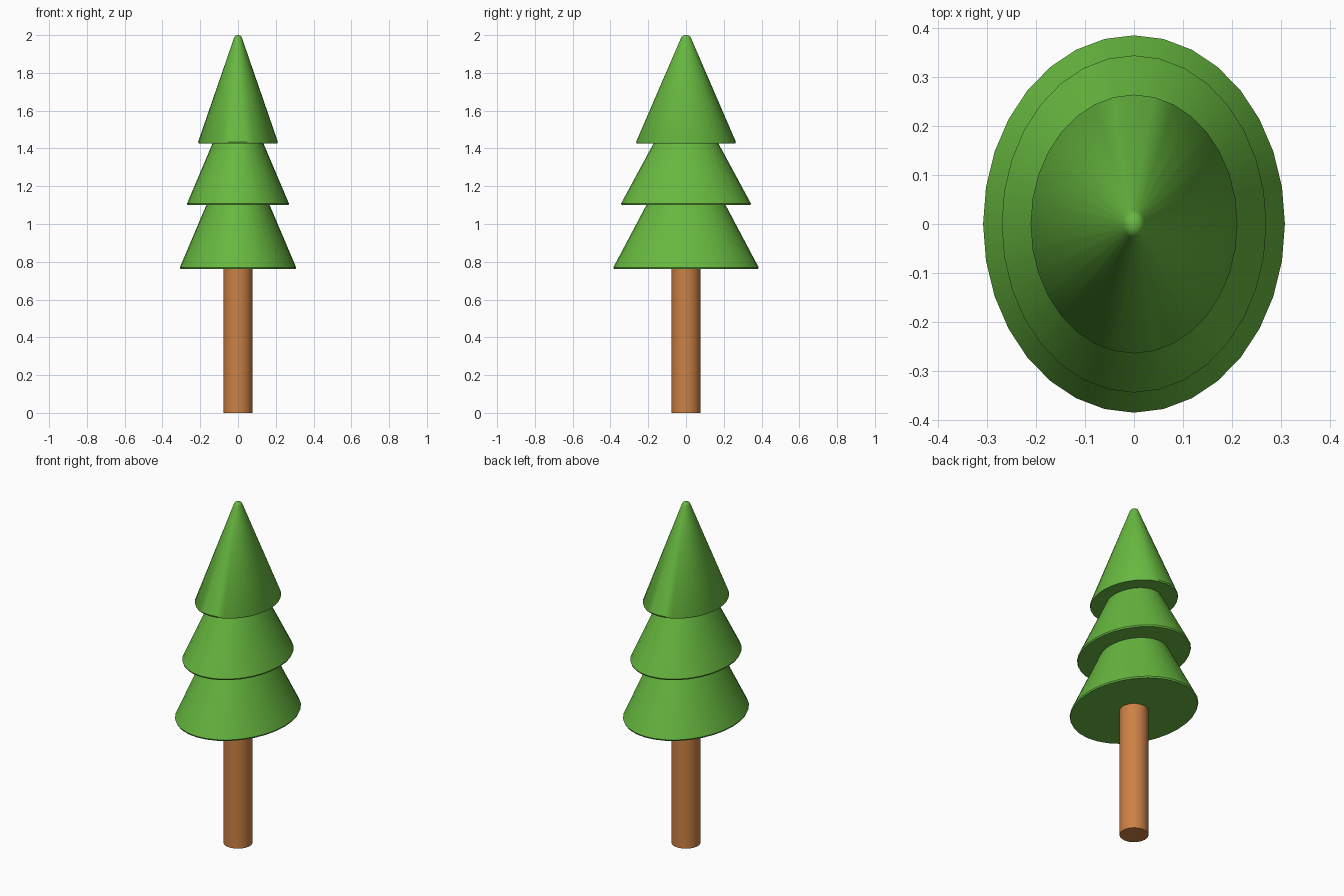
import bpy, bmesh, math

if "Cube" in bpy.data.objects:
    bpy.data.objects.remove(bpy.data.objects["Cube"])

SIDES = 32


def material(name, color):
    mat = bpy.data.materials.new(name)
    mat.diffuse_color = (*color, 1)
    mat.use_nodes = True
    mat.node_tree.nodes["Principled BSDF"].inputs["Base Color"].default_value = mat.diffuse_color
    return mat


def lathe(name, profile, rx, ry, mat):
    """Closed elliptical turning; profile is (relative radius, z) from bottom to top."""
    bm = bmesh.new()
    rings = []
    for r, z in profile:
        rings.append([bm.verts.new((rx * r * math.cos(2 * math.pi * i / SIDES),
                                    ry * r * math.sin(2 * math.pi * i / SIDES), z))
                      for i in range(SIDES)])
    for low, high in zip(rings, rings[1:]):
        for i in range(SIDES):
            j = (i + 1) % SIDES
            bm.faces.new((low[i], low[j], high[j], high[i]))
    bm.faces.new(rings[0][::-1])
    bm.faces.new(rings[-1])
    mesh = bpy.data.meshes.new(name)
    bm.to_mesh(mesh)
    bm.free()
    mesh.materials.append(mat)
    obj = bpy.data.objects.new(name, mesh)
    bpy.context.collection.objects.link(obj)
    bpy.ops.object.select_all(action='DESELECT')
    obj.select_set(True)
    bpy.context.view_layer.objects.active = obj
    bpy.ops.object.shade_smooth_by_angle(angle=math.radians(40))
    return obj


green = material("foliage_green", (0.136, 0.48, 0.05))
brown = material("bark_brown", (0.6, 0.22, 0.06))

# Trunk
lathe("trunk", [(1, 0), (1, 0.77)], 0.077, 0.077, brown)

# Lower two foliage tiers: thin rim, then a taper ending inside the tier above
lathe("lower_foliage", [(0.99, 0.762), (1, 0.77), (0.535, 1.107)], 0.308, 0.385, green)
lathe("middle_foliage", [(0.99, 1.1), (1, 1.108), (0.49, 1.432)], 0.27, 0.344, green)

# Top foliage tier with a rounded tip
lathe("top_foliage", [(0.99, 1.427), (1, 1.435), (0.105, 1.982), (0.085, 1.992),
                      (0.05, 1.998), (0.015, 2.0)], 0.211, 0.264, green)
